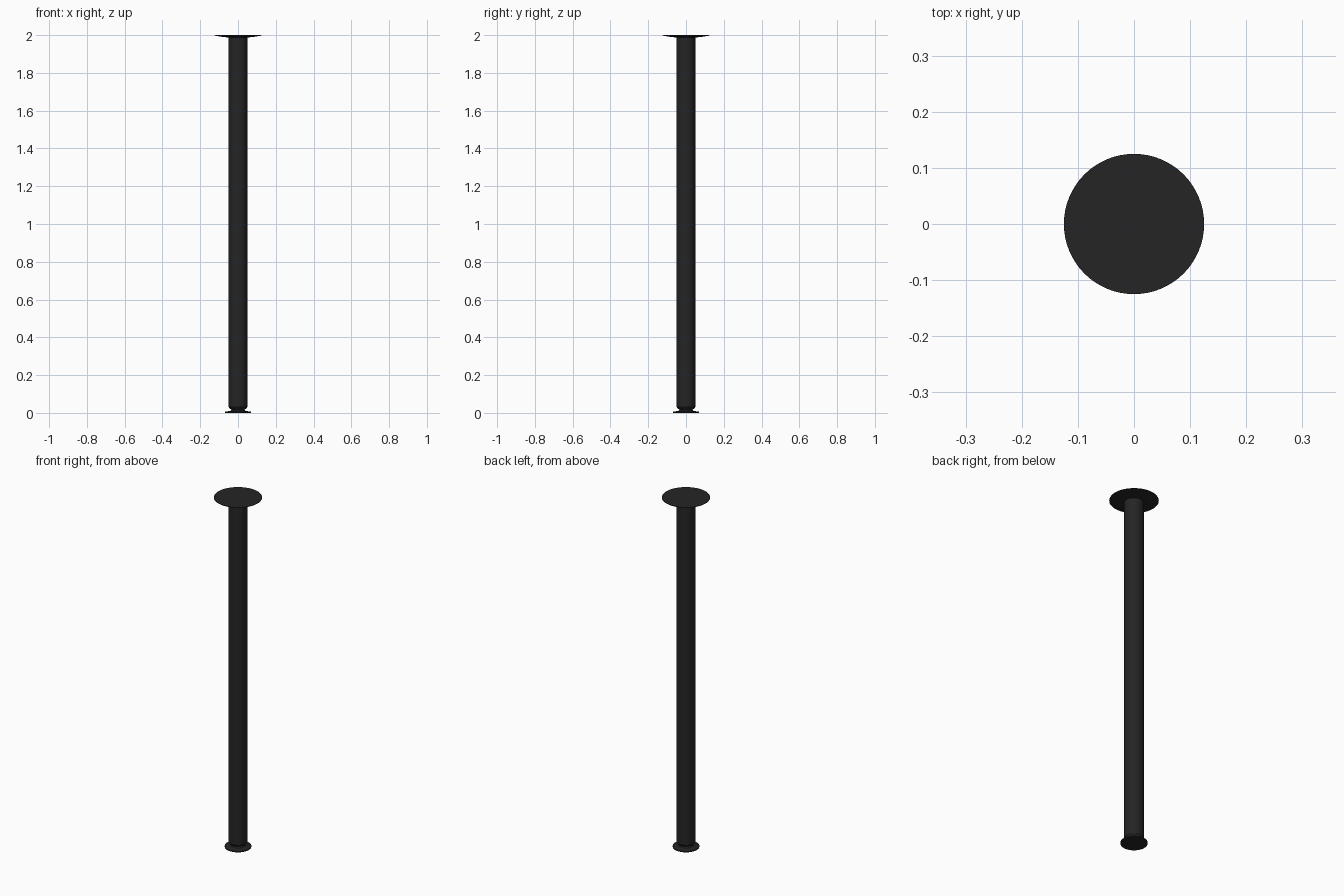
import bpy, bmesh, math

if "Cube" in bpy.data.objects:
    bpy.data.objects.remove(bpy.data.objects["Cube"])

black = bpy.data.materials.new("black_metal")
black.diffuse_color = (0.018, 0.018, 0.018, 1)
black.use_nodes = True
black.node_tree.nodes["Principled BSDF"].inputs["Base Color"].default_value = black.diffuse_color


def lathe(name, profile, sides=64):
    """Closed solid of revolution from (radius, z) points, bottom to top."""
    bm = bmesh.new()
    rings = [[bm.verts.new((r * math.cos(2 * math.pi * i / sides),
                            r * math.sin(2 * math.pi * i / sides), z))
              for i in range(sides)] for r, z in profile]
    for low, high in zip(rings, rings[1:]):
        for i in range(sides):
            j = (i + 1) % sides
            bm.faces.new((low[i], low[j], high[j], high[i]))
    bm.faces.new(rings[0][::-1])
    bm.faces.new(rings[-1])
    mesh = bpy.data.meshes.new(name)
    bm.to_mesh(mesh)
    bm.free()
    obj = bpy.data.objects.new(name, mesh)
    bpy.context.collection.objects.link(obj)
    mesh.materials.append(black)
    bpy.ops.object.select_all(action='DESELECT')
    obj.select_set(True)
    bpy.context.view_layer.objects.active = obj
    bpy.ops.object.shade_smooth_by_angle(angle=math.radians(30))
    return obj


# Thin foot disc rising to a short neck
lathe("foot", [(0.069, 0.0), (0.069, 0.006), (0.04, 0.011), (0.033, 0.018)])
# Column with a chamfered lower end
lathe("column", [(0.033, 0.016), (0.044, 0.023), (0.05, 0.032), (0.05, 1.99)])
# Wide top plate, tapered underneath
lathe("top_plate", [(0.05, 1.987), (0.085, 1.991), (0.115, 1.996),
                    (0.125, 1.998), (0.125, 2.0)])
